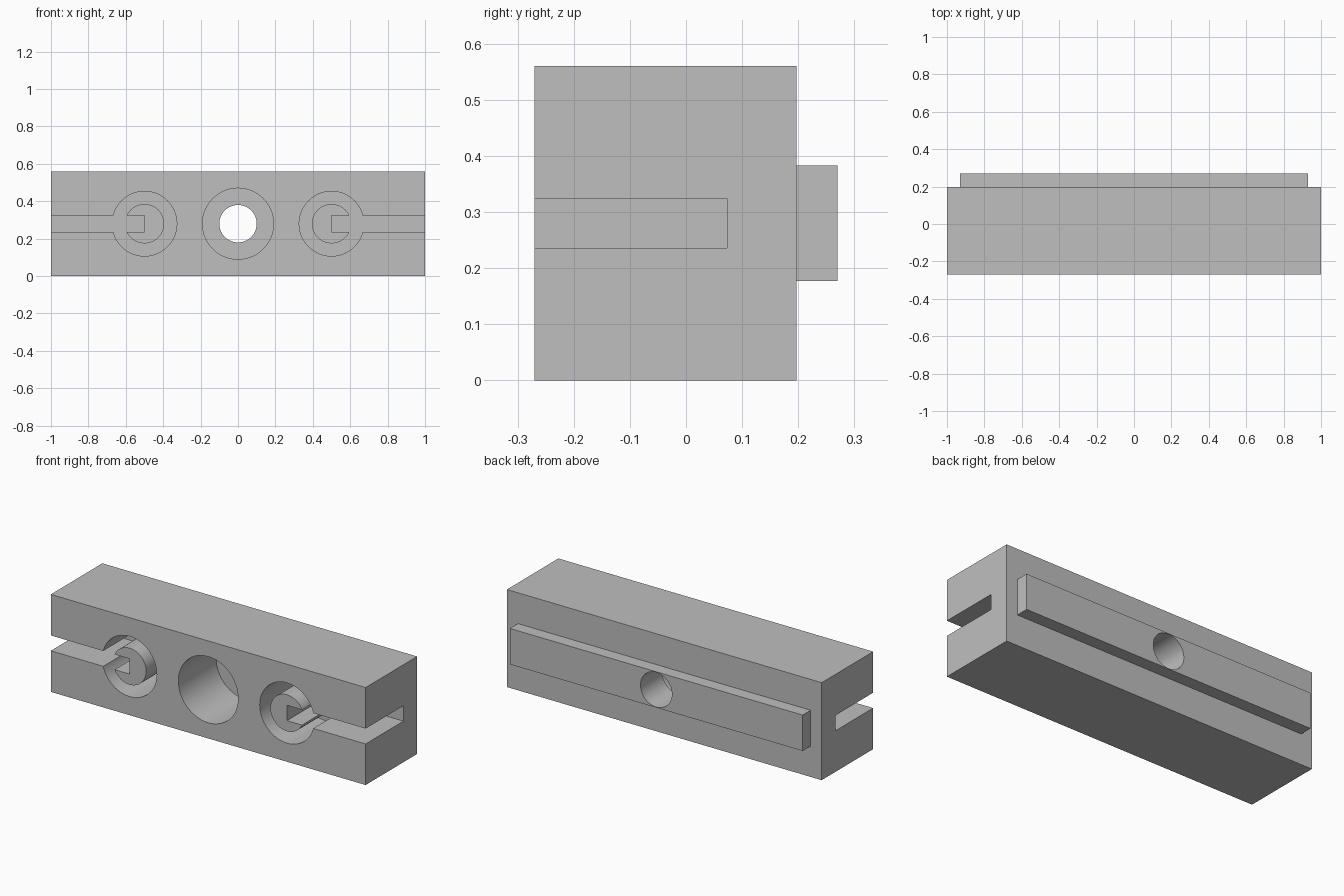
import bpy
import math

if "Cube" in bpy.data.objects:
    bpy.data.objects.remove(bpy.data.objects["Cube"], do_unlink=True)

FRONT, BACK, RAIL_BACK = -0.27, 0.197, 0.27
FLOOR = 0.073          # depth at which every front pocket ends
MID = 0.28             # height of the centre line
OUT = FRONT - 0.1      # cutters start in front of the body

grey = bpy.data.materials.new("light grey")
grey.use_nodes = True
colour = (0.52, 0.52, 0.52, 1)
grey.diffuse_color = colour
grey.node_tree.nodes["Principled BSDF"].inputs["Base Color"].default_value = colour


def box(name, x0, x1, y0, y1, z0, z1):
    bpy.ops.mesh.primitive_cube_add(
        size=1, location=((x0 + x1) / 2, (y0 + y1) / 2, (z0 + z1) / 2))
    ob = bpy.context.object
    ob.name = name
    ob.scale = (x1 - x0, y1 - y0, z1 - z0)
    bpy.ops.object.transform_apply(location=True, rotation=True, scale=True)
    return ob


def rod(name, x, radius, y0, y1):
    bpy.ops.mesh.primitive_cylinder_add(
        vertices=64, radius=radius, depth=y1 - y0,
        location=(x, (y0 + y1) / 2, MID), rotation=(math.pi / 2, 0, 0))
    ob = bpy.context.object
    ob.name = name
    bpy.ops.object.transform_apply(location=True, rotation=True, scale=True)
    return ob


def combine(target, tool, operation):
    mod = target.modifiers.new(tool.name, 'BOOLEAN')
    mod.operation = operation
    mod.solver = 'EXACT'
    mod.object = tool
    bpy.context.view_layer.objects.active = target
    bpy.ops.object.modifier_apply(modifier=mod.name)
    bpy.data.objects.remove(tool, do_unlink=True)


# Block with the locating rail along its back
block = box("slotted_block", -1, 1, FRONT, BACK, 0, 0.56)
combine(block, box("back_rail", -0.93, 0.93, 0.15, RAIL_BACK, 0.177, 0.383), 'UNION')

# Central bore with a wide counterbore at the front
combine(block, rod("counterbore", 0, 0.19, OUT, FLOOR), 'DIFFERENCE')
combine(block, rod("bore", 0, 0.1, OUT, RAIL_BACK + 0.1), 'DIFFERENCE')

# Ring pocket around a post on each side, with a slot running out to the end
for side in (-1, 1):
    ring = rod("ring_pocket", side * 0.5, 0.173, OUT, FLOOR)
    combine(ring, rod("post", side * 0.5, 0.105, OUT - 0.1, FLOOR + 0.1), 'DIFFERENCE')
    combine(block, ring, 'DIFFERENCE')
    x0, x1 = sorted((side * 0.5, side * 1.1))
    combine(block, box("end_slot", x0, x1, OUT, FLOOR, 0.236, 0.324), 'DIFFERENCE')

block.data.materials.clear()
block.data.materials.append(grey)
for face in block.data.polygons:
    face.material_index = 0
bpy.ops.object.select_all(action='DESELECT')
block.select_set(True)
bpy.context.view_layer.objects.active = block
bpy.ops.object.shade_smooth_by_angle(angle=math.radians(30))
